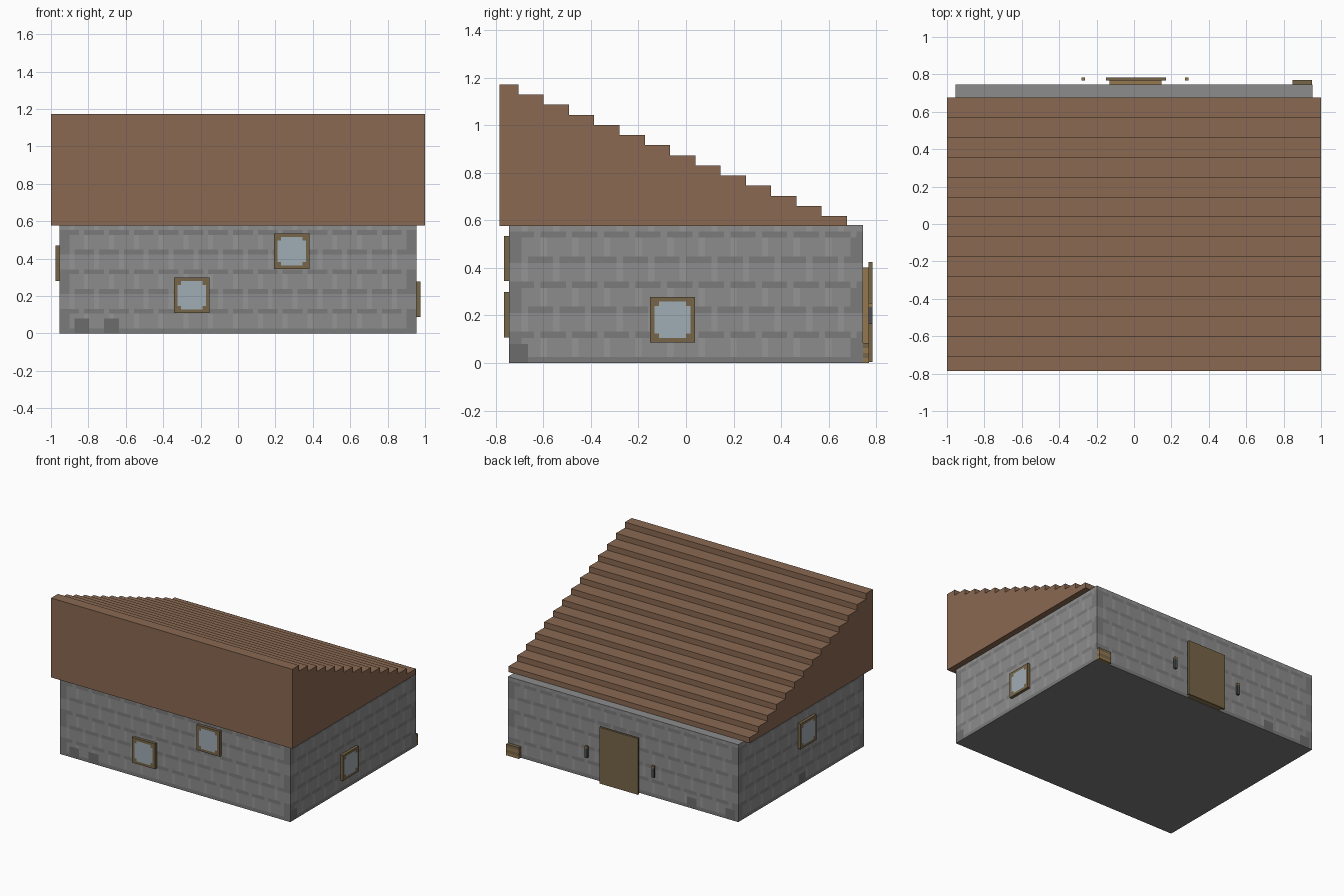
import bpy, bmesh
from math import pi
from mathutils import Matrix, Vector

if "Cube" in bpy.data.objects:
    bpy.data.objects.remove(bpy.data.objects["Cube"])

def mat(name, rgb):
    m = bpy.data.materials.new(name)
    m.diffuse_color = [(c / 255) ** 2.2 for c in rgb] + [1]
    m.use_nodes = True
    m.node_tree.nodes["Principled BSDF"].inputs["Base Color"].default_value = m.diffuse_color
    return m

STONE = mat("stone", (139, 139, 139))
DARK = mat("stone_dark", (122, 122, 122))
LIGHT = mat("stone_light", (148, 148, 148))
MOSS = mat("stone_patch", (108, 108, 108))
ROOF = mat("roof_wood", (136, 104, 82))
FRAME = mat("frame_wood", (118, 102, 74))
PLANK = mat("plank_wood", (146, 120, 82))
GLASS = mat("glass", (158, 171, 179))
COAL = mat("lantern_dark", (78, 80, 84))

def finish(bm, name, mats):
    bmesh.ops.recalc_face_normals(bm, faces=bm.faces)
    me = bpy.data.meshes.new(name)
    bm.to_mesh(me)
    bm.free()
    for m in mats:
        me.materials.append(m)
    ob = bpy.data.objects.new(name, me)
    bpy.context.collection.objects.link(ob)
    return ob

def box(name, lo, hi, m):
    lo, hi = Vector(lo), Vector(hi)
    bm = bmesh.new()
    bmesh.ops.create_cube(bm, size=1, matrix=Matrix.Translation((lo + hi) / 2)
                          @ Matrix.Diagonal((*(hi - lo), 1)))
    return finish(bm, name, [m])

# Stone walls: a coloured grid of masonry on each side, capped top and bottom
HX, HY, HZ = 0.955, 0.745, 0.58
ROWS = 22

def stone(c, r, n, patches):
    if r < 3 and any(p <= c < p + 3 for p in patches):
        return 3
    course = r // 4
    joint = (c + (3 if course % 2 else 0)) % 5
    if (c < 2 or c >= n - 2) and course % 2 == 0:      # corner stones
        return 1
    if joint == 0 and r % 4:
        return 2
    if r % 4 == 0 and (joint != 2 or r == 0):
        return 1
    return 0

bm = bmesh.new()
sides = [((-HX, -HY), (HX, -HY), 72, (3, 9)), ((HX, -HY), (HX, HY), 56, (0,)),
         ((HX, HY), (-HX, HY), 72, (56, 68)), ((-HX, HY), (-HX, -HY), 56, (27,))]
for a, b, n, patches in sides:
    a, b = Vector((*a, 0)), Vector((*b, 0))
    grid = [[bm.verts.new(a.lerp(b, c / n) + Vector((0, 0, HZ * r / ROWS)))
             for c in range(n + 1)] for r in range(ROWS + 1)]
    for r in range(ROWS):
        for c in range(n):
            f = bm.faces.new((grid[r][c], grid[r][c + 1], grid[r + 1][c + 1], grid[r + 1][c]))
            f.material_index = stone(c, r, n, patches)
bmesh.ops.remove_doubles(bm, verts=bm.verts, dist=1e-4)
bmesh.ops.holes_fill(bm, edges=[e for e in bm.edges if e.is_boundary], sides=0)
finish(bm, "walls", [STONE, DARK, LIGHT, MOSS])

# Single-pitch roof: stepped profile extruded across the width
ys = [-0.785] + [-0.705 + 0.1063 * i for i in range(14)]
profile = [(-0.785, 0.577)]
for i in range(14):
    z = 1.172 - 0.0426 * i
    profile += [(ys[i], z), (ys[i + 1], z)]
profile.append((ys[-1], 0.577))
bm = bmesh.new()
face = bm.faces.new([bm.verts.new((-1, y, z)) for y, z in profile])
new = bmesh.ops.extrude_face_region(bm, geom=[face], use_keep_orig=True)["geom"]
bmesh.ops.translate(bm, vec=(2, 0, 0), verts=[v for v in new if isinstance(v, bmesh.types.BMVert)])
finish(bm, "stepped_roof", [ROOF])

# Windows: square block, glass in front with notched corners
def window(name, pos, turn):
    bm = bmesh.new()
    bmesh.ops.create_grid(bm, x_segments=10, y_segments=10, size=0.095)
    for f in bm.faces:
        p = f.calc_center_median()
        u, v = abs(p.x), abs(p.y)
        f.material_index = int(max(u, v) < 0.08 and min(u, v) + max(u, v) < 0.13)
    edges = [e for e in bm.edges if e.is_boundary]
    new = bmesh.ops.extrude_edge_only(bm, edges=edges)["geom"]
    bmesh.ops.translate(bm, vec=(0, 0, -0.025), verts=[v for v in new if isinstance(v, bmesh.types.BMVert)])
    bmesh.ops.holes_fill(bm, edges=[e for e in bm.edges if e.is_boundary], sides=0)
    for f in bm.faces:
        if f.calc_center_median().z < -0.001:
            f.material_index = 0
    bm.transform(Matrix.Translation(pos) @ Matrix.Rotation(turn, 4, 'Z') @ Matrix.Rotation(pi / 2, 4, 'X'))
    finish(bm, name, [FRAME, GLASS])

window("window_front_low", (-0.247, -0.766, 0.203), 0)
window("window_front_high", (0.288, -0.766, 0.44), 0)
window("window_right", (0.976, -0.057, 0.182), pi / 2)
window("window_left", (-0.976, -0.057, 0.375), -pi / 2)

# Back door: inner panel behind a slightly larger leaf
box("door_panel", (-0.13, 0.735, 0.004), (0.147, 0.77, 0.403), PLANK)
box("door_leaf", (-0.15, 0.768, 0.004), (0.17, 0.784, 0.425), FRAME)

# Lanterns beside the door
for side, x in (("left", -0.272), ("right", 0.282)):
    box(f"lantern_{side}", (x - 0.01, 0.768, 0.165), (x + 0.01, 0.784, 0.235), COAL)
    box(f"lantern_{side}_cap", (x - 0.01, 0.768, 0.235), (x + 0.01, 0.784, 0.252), PLANK)

# Low crate at the back corner, in planks
for i, m in enumerate((PLANK, FRAME, PLANK, FRAME)):
    box(f"crate_plank_{i}", (0.848, 0.735, 0.0212 * i), (0.953, 0.769, 0.0212 * (i + 1)), m)
